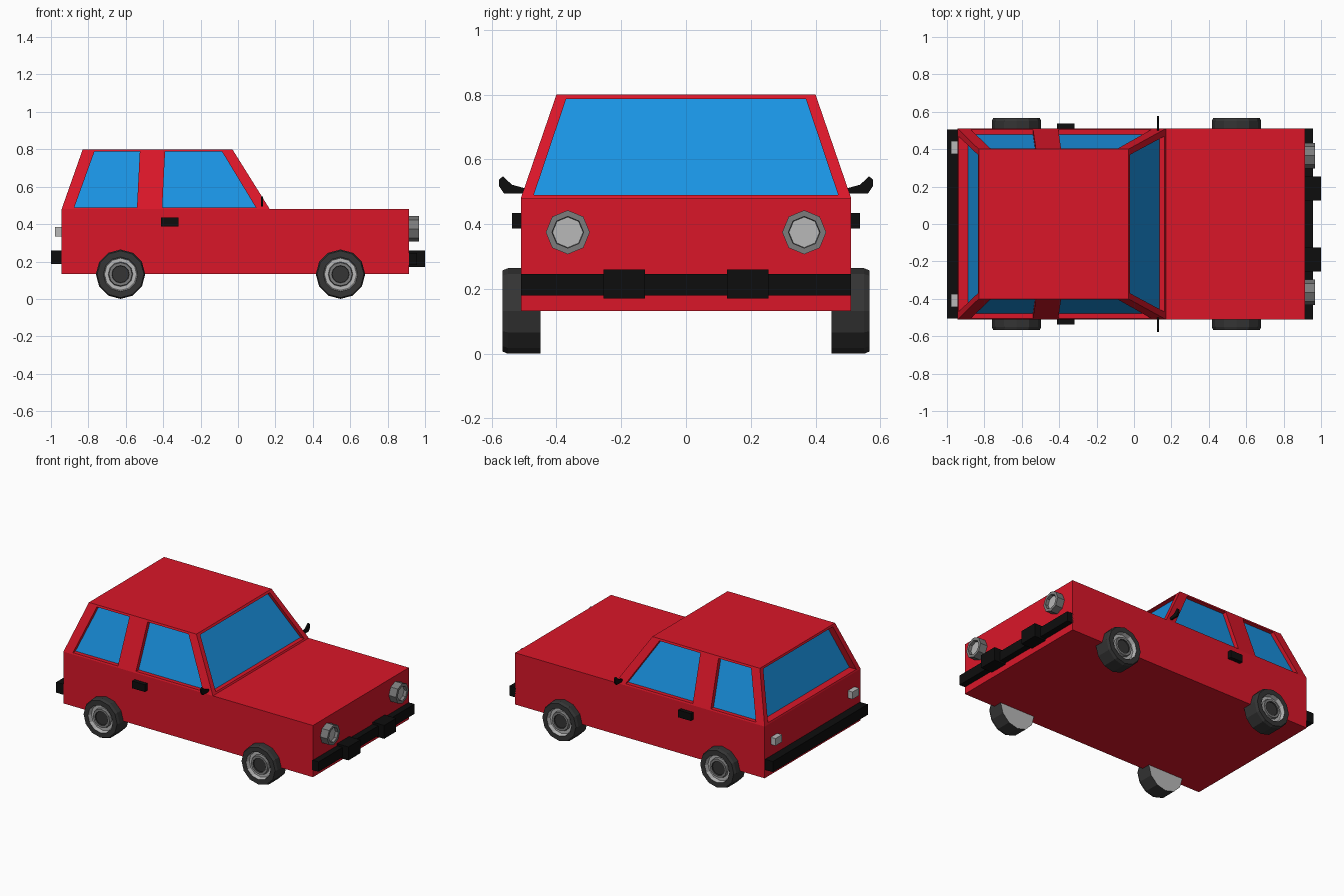
import bpy, bmesh
from math import cos, sin, tau
from mathutils import Vector

if "Cube" in bpy.data.objects:
    bpy.data.objects.remove(bpy.data.objects["Cube"])


def mat(name, *rgb):
    m = bpy.data.materials.new(name)
    m.diffuse_color = (*rgb, 1)
    m.use_nodes = True
    m.node_tree.nodes["Principled BSDF"].inputs["Base Color"].default_value = m.diffuse_color
    return m


RED = mat("red_paint", 0.70, 0.008, 0.022)
BLUE = mat("window_blue", 0.01, 0.29, 0.76)
BLACK = mat("black_trim", 0.004, 0.004, 0.004)
RUBBER = mat("rubber", 0.035, 0.035, 0.035)
CHROME = mat("light_grey", 0.48, 0.48, 0.48)
GREY = mat("mid_grey", 0.2, 0.2, 0.2)


def finish(name, bm, *mats):
    bmesh.ops.recalc_face_normals(bm, faces=bm.faces)
    me = bpy.data.meshes.new(name)
    bm.to_mesh(me)
    bm.free()
    for m in mats:
        me.materials.append(m)
    ob = bpy.data.objects.new(name, me)
    bpy.context.collection.objects.link(ob)
    return ob


def loft(bm, rings):
    """Skin closed rings of points and cap both ends; returns the faces in order."""
    vs = [[bm.verts.new(p) for p in ring] for ring in rings]
    n = len(vs[0])
    bands = [[bm.faces.new((a[i], a[(i + 1) % n], b[(i + 1) % n], b[i])) for i in range(n)]
             for a, b in zip(vs, vs[1:])]
    return [[bm.faces.new(vs[0])]] + bands + [[bm.faces.new(vs[-1])]]


def prism(bm, pts, start, end):
    pts = [Vector(p) for p in pts]
    loft(bm, [[p + Vector(start) for p in pts], [p + Vector(end) for p in pts]])


def rect(x0, x1, y, z):
    return [(x0, -y, z), (x1, -y, z), (x1, y, z), (x0, y, z)]


def box(name, x, y, z, m):
    bm = bmesh.new()
    loft(bm, [[(a, y[0], z[0]), (a, y[1], z[0]), (a, y[1], z[1]), (a, y[0], z[1])] for a in x])
    return finish(name, bm, m)


def lathe(name, profile, n, place, bands, *mats):
    """Turn (radius, depth) points; place() maps two radial values and depth to space."""
    bm = bmesh.new()
    rings = [[place(r * cos(tau * i / n), r * sin(tau * i / n), d) for i in range(n)]
             for r, d in profile]
    for faces, k in zip(loft(bm, rings), bands):
        for f in faces:
            f.material_index = k
    return finish(name, bm, *mats)


# Body shell and tapered cabin
box("body", (-0.943, 0.915), (-0.51, 0.51), (0.132, 0.48), RED)
bm = bmesh.new()
loft(bm, [rect(-0.943, 0.17, 0.51, 0.48), rect(-0.83, -0.03, 0.40, 0.80)])
cabin = finish("cabin", bm, RED)

# Window outlines lying on the sloped cabin faces
LO, HI = 0.49, 0.787


def lerp(a, b, z):
    return a + (b - a) * (z - 0.48) / 0.32


def end_window(x0, x1):
    return [(lerp(x0, x1, z), y, z) for y, z in
            ((-0.47, LO), (0.47, LO), (0.37, HI), (-0.37, HI))]


def side_window(s, b0, b1, t1, t0):
    return [(x, s * lerp(0.51, 0.40, z), z) for x, z in
            ((b0, LO), (b1, LO), (t1, HI), (t0, HI))]


windows = [("windshield", end_window(0.17, -0.03), Vector((-0.03, 0, 0))),
           ("rear_window", end_window(-0.943, -0.83), Vector((0.055, 0, 0)))]
for s, side in ((-1, "right"), (1, "left")):
    inward = Vector((0, -0.03 * s, 0))
    windows.append((side + "_front_window", side_window(s, -0.405, 0.095, -0.085, -0.39), inward))
    windows.append((side + "_back_window", side_window(s, -0.875, -0.54, -0.525, -0.768), inward))

# Sink the recesses and set a glass pane at the bottom of each
bm = bmesh.new()
for name, pts, inward in windows:
    prism(bm, pts, -inward, inward)
    pane = bmesh.new()
    prism(pane, pts, inward * 0.94, inward * 1.1)
    finish(name, pane, BLUE)
cutter = finish("window_cutter", bm, RED)
cutter.hide_render = True
mod = cabin.modifiers.new("recesses", 'BOOLEAN')
mod.operation, mod.solver, mod.object = 'DIFFERENCE', 'EXACT', cutter
bpy.context.view_layer.objects.active = cabin
bpy.ops.object.modifier_apply(modifier=mod.name)
bpy.data.objects.remove(cutter)

# Bumpers
box("front_bumper", (0.91, 0.957), (-0.51, 0.51), (0.18, 0.246), BLACK)
box("rear_bumper", (-1.0, -0.94), (-0.505, 0.505), (0.187, 0.258), BLACK)

WHEEL = [(0.132, 0.45), (0.132, 0.55), (0.125, 0.567), (0.092, 0.567), (0.086, 0.54),
         (0.066, 0.54), (0.062, 0.557), (0.047, 0.557), (0.045, 0.55)]
LAMP = [(0.068, 0.91), (0.068, 0.968), (0.049, 0.968), (0.047, 0.948)]
for s, side in ((-1, "right"), (1, "left")):
    # Wheels with dished rims and dark hubs
    for cx, end in ((-0.628, "rear"), (0.548, "front")):
        lathe(f"{side}_{end}_wheel", WHEEL, 12,
              lambda a, b, d: (cx + a, s * d, 0.132 + b),
              (1, 0, 0, 0, 1, 1, 2, 2, 0, 0), RUBBER, CHROME, GREY)
    # Octagonal headlight, bumper guard and tail light
    lathe(side + "_headlight", LAMP, 8,
          lambda a, b, d: (d, s * 0.365 + a, 0.375 + b),
          (0, 0, 0, 0, 1), GREY, CHROME)
    box(side + "_bumper_guard", (0.91, 1.0), (s * 0.126, s * 0.254), (0.17, 0.26), BLACK)
    box(side + "_tail_light", (-0.978, -0.94), (s * 0.375, s * 0.445), (0.335, 0.384), CHROME)
    # Door handle and thin wing mirror
    box(side + "_door_handle", (-0.412, -0.318), (s * 0.505, s * 0.537), (0.386, 0.435), BLACK)
    bm = bmesh.new()
    outline = [(0.495, 0.495), (0.562, 0.495), (0.577, 0.517), (0.577, 0.538),
               (0.565, 0.548), (0.538, 0.522), (0.495, 0.51)]
    prism(bm, [(0.128, s * y, z) for y, z in outline], (-0.006, 0, 0), (0.006, 0, 0))
    finish(side + "_mirror", bm, BLACK)
